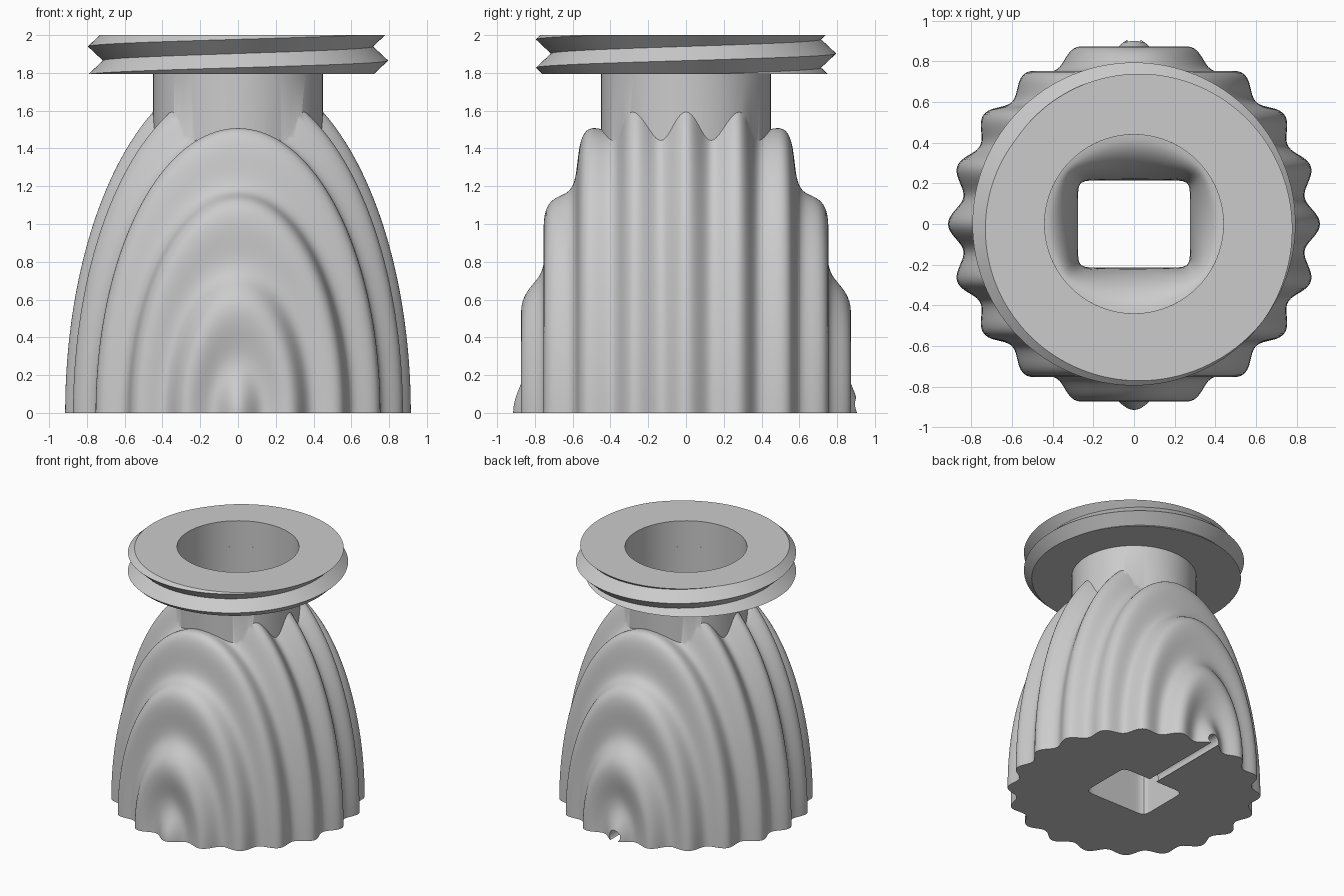
import bpy, bmesh
from math import sin, cos, pi

if "Cube" in bpy.data.objects:
    bpy.data.objects.remove(bpy.data.objects["Cube"])


def make_object(name, bm):
    bmesh.ops.remove_doubles(bm, verts=bm.verts, dist=1e-5)
    bmesh.ops.recalc_face_normals(bm, faces=bm.faces)
    mesh = bpy.data.meshes.new(name)
    bm.to_mesh(mesh)
    bm.free()
    obj = bpy.data.objects.new(name, mesh)
    bpy.context.collection.objects.link(obj)
    return obj


def bridge(bm, rows):
    for a, b in zip(rows, rows[1:]):
        for i in range(len(a) - 1):
            bm.faces.new((a[i], a[i + 1], b[i + 1], b[i]))


def loft(name, loops):
    """Closed solid through equal-length rings of points."""
    bm = bmesh.new()
    rows = [[bm.verts.new(p) for p in ring] for ring in loops]
    bridge(bm, [r + r[:1] for r in rows])
    bm.faces.new(rows[0])
    bm.faces.new(rows[-1])
    return make_object(name, bm)


def boolean(obj, tool, operation):
    mod = obj.modifiers.new(operation, 'BOOLEAN')
    mod.operation, mod.object, mod.solver = operation, tool, 'EXACT'
    bpy.context.view_layer.objects.active = obj
    bpy.ops.object.modifier_apply(modifier=mod.name)
    bpy.data.objects.remove(tool, do_unlink=True)


def smooth(obj, angle=35):
    bpy.ops.object.select_all(action='DESELECT')
    obj.select_set(True)
    bpy.context.view_layer.objects.active = obj
    bpy.ops.object.shade_smooth_by_angle(angle=angle * pi / 180)


def ring(radius, z, n=96):
    return [(radius * cos(2 * pi * i / n), radius * sin(2 * pi * i / n), z)
            for i in range(n)]


# Fluted body: 20-lobed outline swept half a turn about the y axis, stretched in z
N, M = 200, 80
bm = bmesh.new()
rows = []
for j in range(M + 1):
    phi = pi * j / M
    row = []
    for i in range(N + 1):
        a = -pi / 2 + pi * i / N
        r = 0.8825 + 0.0325 * cos(20 * a)
        x = 0 if i in (0, N) else r * cos(a)
        z = 0 if j in (0, M) else 2 * x * sin(phi)
        row.append(bm.verts.new((x * cos(phi), r * sin(a), z)))
    rows.append(row)
for a, b in zip(rows, rows[1:]):
    for i in range(N):
        if i == 0:
            bm.faces.new((a[0], a[1], b[1]))
        elif i == N - 1:
            bm.faces.new((a[i], a[N], b[i]))
        else:
            bm.faces.new((a[i], a[i + 1], b[i + 1], b[i]))
bm.faces.new(rows[0] + rows[-1][N - 1:0:-1])
body = make_object("fluted_body", bm)

# Neck
boolean(body, loft("neck", [ring(0.45, 1.0), ring(0.45, 1.795)]), 'UNION')


# Well: rectangular shaft flaring to the round neck bore
def well_ring(z, t, n=96):
    pts = []
    for i in range(n):
        a = 2 * pi * i / n
        rect = (abs(cos(a) / 0.275) ** 12 + abs(sin(a) / 0.215) ** 12) ** (-1 / 12)
        r = rect + (0.44 - rect) * t
        pts.append((r * cos(a), r * sin(a), z))
    return pts


flare = [well_ring(1.0 + 0.4 * sin(u), 1 - cos(u))
         for u in (pi / 2 * k / 12 for k in range(13))]
boolean(body, loft("well", [well_ring(-0.1, 0)] + flare + [well_ring(2.1, 1)]), 'DIFFERENCE')

# Cable channel along the underside, out through the back
channel = loft("channel", [[(x, y, z + 0.035) for x, z, _ in ring(0.047, 0, 24)]
                           for y in (0.0, 1.2)])
boolean(body, channel, 'DIFFERENCE')
smooth(body)

# Threaded flange: helical V ridges clipped flat at top and bottom
LOW, HIGH, PITCH, T = 1.795, 2.0, 0.15, 128


def thread_radius(z, turn):
    f = ((z - 1.865) / PITCH - turn) % 1.0
    return 0.715 + 0.08 * abs(2 * f - 1)


bm = bmesh.new()
columns = []
for i in range(T + 1):
    turn = i / T
    c, s = cos(2 * pi * turn), sin(2 * pi * turn)
    section = [(0.44, HIGH), (0.44, LOW)]
    for k in range(-4, 5):
        z = min(max(1.865 + PITCH * (turn + k / 2), LOW), HIGH)
        section.append((thread_radius(z, turn), z))
    section.append(section[0])
    columns.append([bm.verts.new((r * c, r * s, z)) for r, z in section])
bridge(bm, columns)
flange = make_object("threaded_flange", bm)
smooth(flange)
